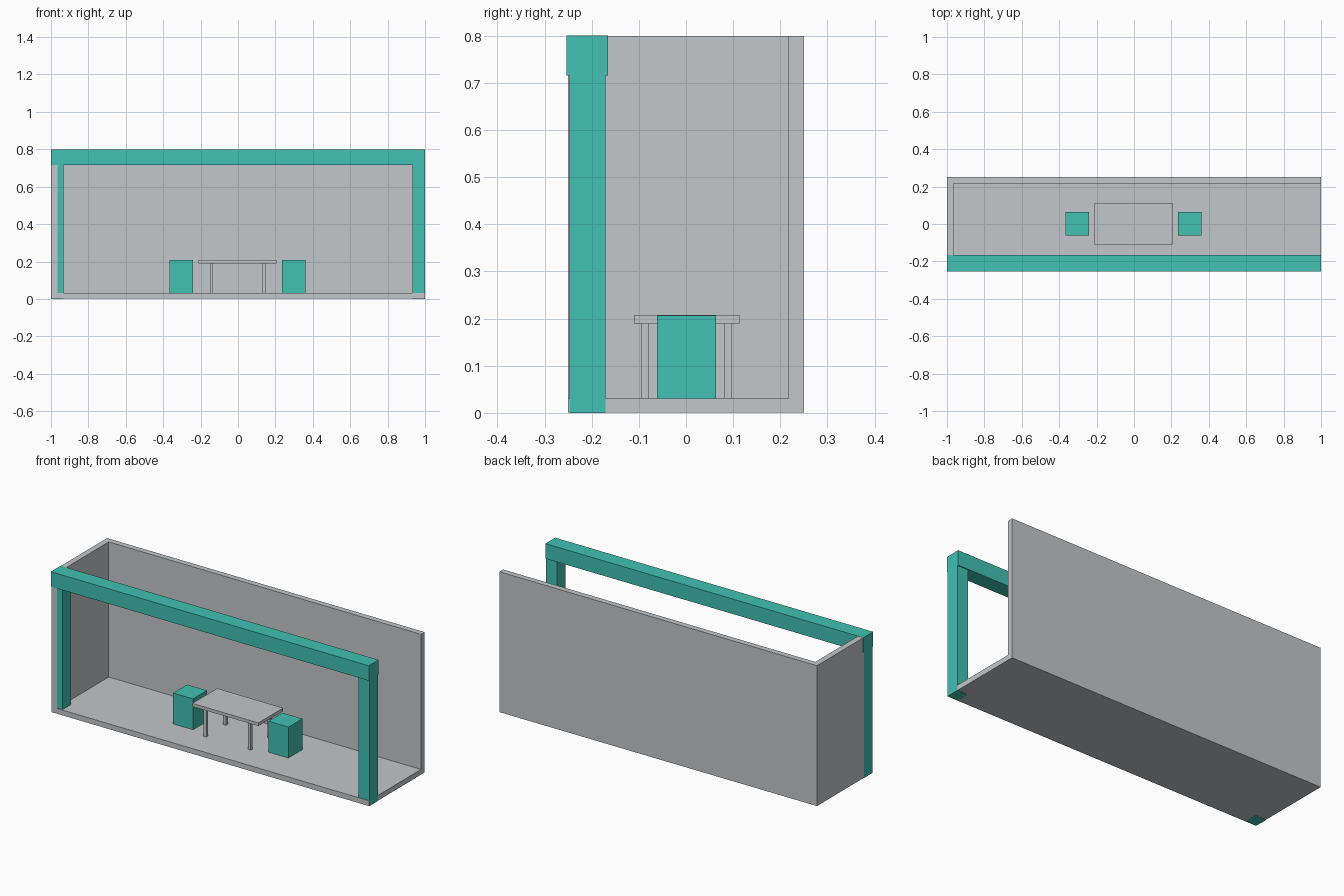
import bpy
import bmesh
from mathutils import Matrix, Vector

if "Cube" in bpy.data.objects:
    bpy.data.objects.remove(bpy.data.objects["Cube"])


def material(name, rgb):
    m = bpy.data.materials.new(name)
    m.diffuse_color = (*rgb, 1)
    m.use_nodes = True
    m.node_tree.nodes["Principled BSDF"].inputs["Base Color"].default_value = m.diffuse_color
    return m


GREY = material("light_grey", (0.546, 0.571, 0.591))
TEAL = material("teal", (0.053, 0.533, 0.451))


def box(name, x, y, z, mat):
    """Box spanning the (low, high) range given for each axis."""
    lo, hi = Vector((x[0], y[0], z[0])), Vector((x[1], y[1], z[1]))
    bm = bmesh.new()
    bmesh.ops.create_cube(
        bm, size=1,
        matrix=Matrix.Translation((lo + hi) / 2) @ Matrix.Diagonal((*(hi - lo), 1)))
    mesh = bpy.data.meshes.new(name)
    bm.to_mesh(mesh)
    bm.free()
    mesh.materials.append(mat)
    ob = bpy.data.objects.new(name, mesh)
    bpy.context.collection.objects.link(ob)
    return ob


# Shell: floor, back wall and left wall in one piece, open at front, right and top
EPS = 0.001  # lets the frame sit just proud of the shell
shell = box("room_shell", (-1 + EPS, 1 - EPS), (-0.25, 0.25), (EPS, 0.8 - EPS), GREY)
cutter = box("room_cutter", (-0.965, 1.5), (-0.8, 0.217), (0.031, 1.5), GREY)
cutter.hide_render = True
cutter.hide_viewport = True
cut = shell.modifiers.new("hollow", 'BOOLEAN')
cut.operation = 'DIFFERENCE'
cut.solver = 'EXACT'
cut.object = cutter

# Portal frame: two posts and a slightly deeper beam
POST_Y = (-0.247, -0.171)
box("left_post", (-1, -0.932), POST_Y, (0, 0.715), TEAL)
box("right_post", (0.932, 1), POST_Y, (0, 0.715), TEAL)
box("top_beam", (-1, 1), (-0.253, -0.165), (0.715, 0.8), TEAL)

# Stools
for name, x in (("left_stool", -0.365), ("right_stool", 0.235)):
    box(name, (x, x + 0.125), (-0.061, 0.064), (0.031, 0.207), TEAL)

# Table
box("table_top", (-0.21, 0.205), (-0.11, 0.113), (0.19, 0.208), GREY)
for side, x in (("left", -0.15), ("right", 0.129)):
    for end, y in (("front", -0.095), ("back", 0.081)):
        box(f"table_leg_{end}_{side}", (x, x + 0.017), (y, y + 0.017), (0.031, 0.19), GREY)
